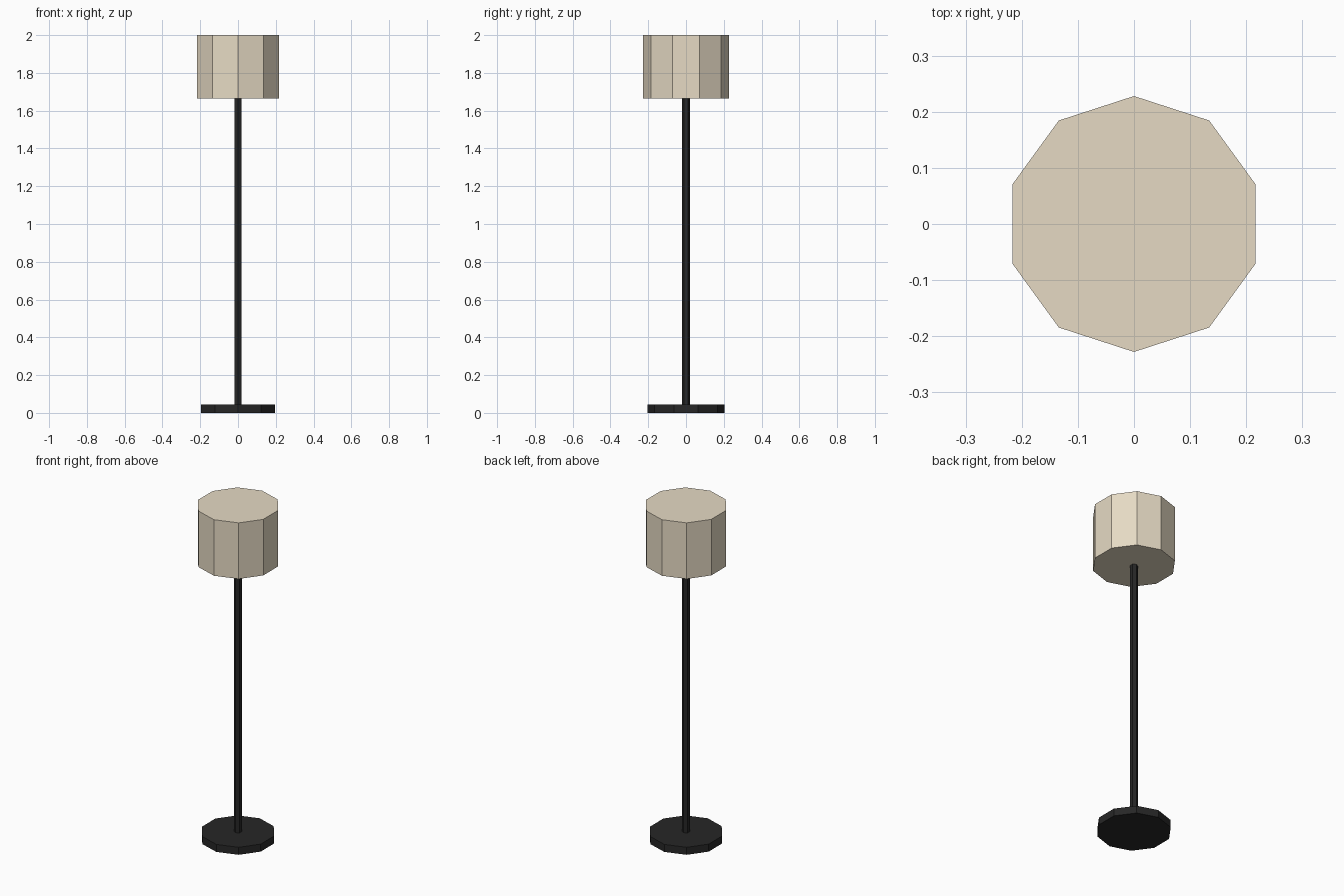
import bpy

if "Cube" in bpy.data.objects:
    bpy.data.objects.remove(bpy.data.objects["Cube"])


def material(name, rgb):
    mat = bpy.data.materials.new(name)
    mat.diffuse_color = (*rgb, 1.0)
    mat.use_nodes = True
    mat.node_tree.nodes["Principled BSDF"].inputs["Base Color"].default_value = mat.diffuse_color
    return mat


def prism(name, sides, radius, z0, z1, mat):
    """Flat-sided closed cylinder with a corner pointing along +y."""
    bpy.ops.mesh.primitive_cylinder_add(
        vertices=sides, radius=radius, depth=z1 - z0,
        location=(0, 0, (z0 + z1) / 2))
    obj = bpy.context.object
    obj.name = name
    obj.data.materials.append(mat)
    return obj


dark = material("dark_metal", (0.02, 0.02, 0.02))
cream = material("cream_fabric", (0.79, 0.70, 0.55))

# Floor base, slim pole and closed shade
prism("base", 10, 0.205, 0.0, 0.045, dark)
prism("pole", 6, 0.0215, 0.045, 1.664, dark)
prism("shade", 10, 0.228, 1.664, 2.0, cream)
